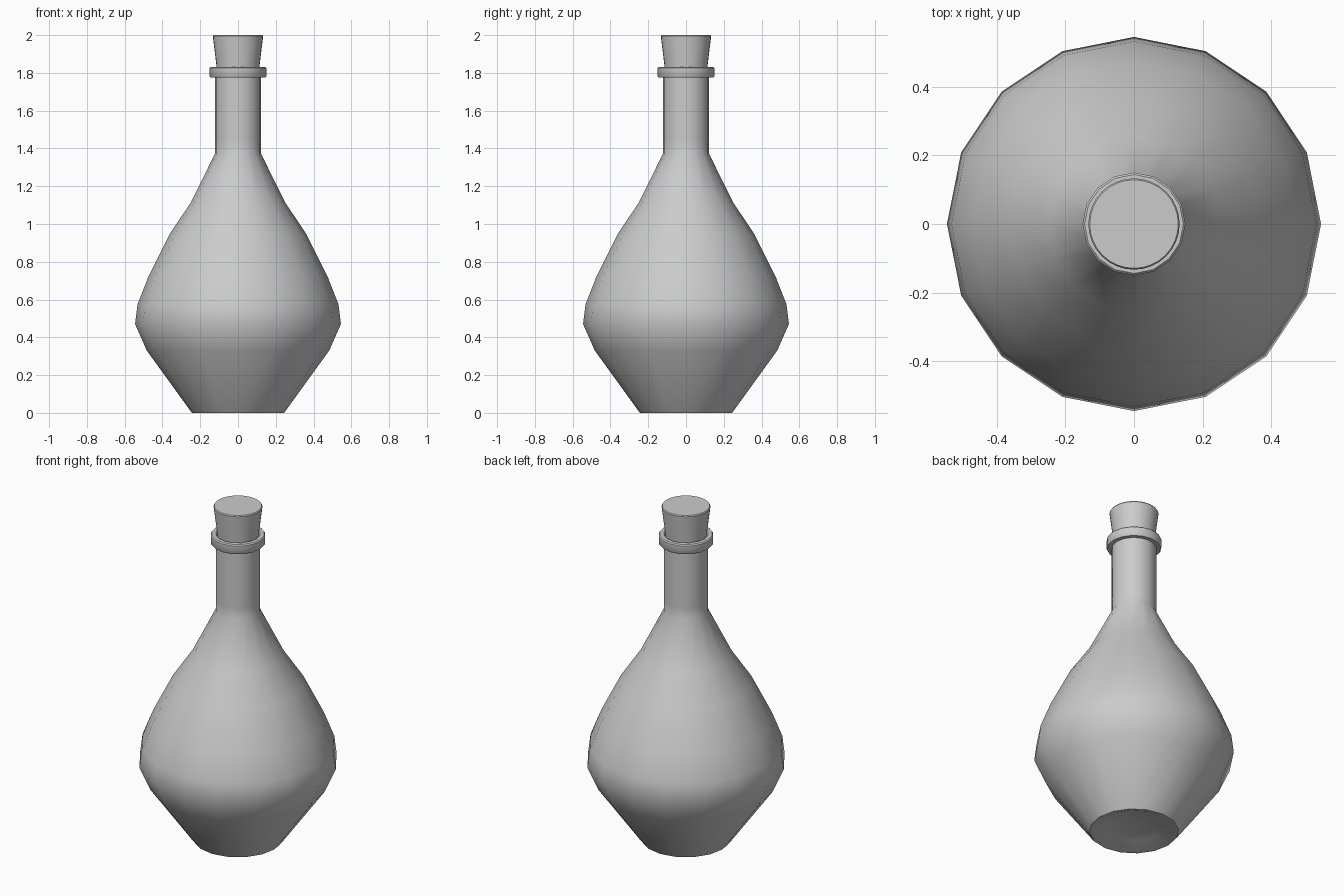
import bpy, bmesh, math

if "Cube" in bpy.data.objects:
    bpy.data.objects.remove(bpy.data.objects["Cube"])


def lathe(name, profile, sides, angle):
    """Revolve (radius, z) points around z; radius 0 closes to a pole."""
    bm = bmesh.new()
    rings = []
    for r, z in profile:
        if r == 0:
            rings.append([bm.verts.new((0, 0, z))] * sides)
        else:
            rings.append([bm.verts.new((r * math.cos(2 * math.pi * i / sides),
                                        r * math.sin(2 * math.pi * i / sides), z))
                          for i in range(sides)])
    for a, b in zip(rings, rings[1:]):
        for i in range(sides):
            j = (i + 1) % sides
            bm.faces.new(list(dict.fromkeys((a[i], a[j], b[j], b[i]))))
    bmesh.ops.recalc_face_normals(bm, faces=bm.faces)
    mesh = bpy.data.meshes.new(name)
    bm.to_mesh(mesh)
    bm.free()
    ob = bpy.data.objects.new(name, mesh)
    bpy.context.collection.objects.link(ob)
    bpy.ops.object.select_all(action='DESELECT')
    ob.select_set(True)
    bpy.context.view_layer.objects.active = ob
    bpy.ops.object.shade_smooth_by_angle(angle=math.radians(angle))
    return ob


# Bottle: recessed base, bulging body, neck, lip ring and a short inner throat
lathe("bottle", [
    (0, 0.03), (0.155, 0.03), (0.225, 0.0), (0.243, 0.0), (0.25, 0.008),
    (0.483, 0.33), (0.545, 0.47), (0.532, 0.575), (0.473, 0.725),
    (0.362, 0.947), (0.251, 1.112), (0.122, 1.372), (0.122, 1.44), (0.122, 1.775),
    (0.145, 1.775), (0.15, 1.781), (0.15, 1.826), (0.144, 1.832),
    (0.122, 1.832), (0.112, 1.82), (0.108, 1.70),
], 16, 40)

# Tapered cork pushed into the neck
lathe("cork", [
    (0, 1.70), (0.098, 1.70), (0.113, 1.83), (0.133, 1.994), (0.129, 2.0), (0, 2.0),
], 32, 35)
